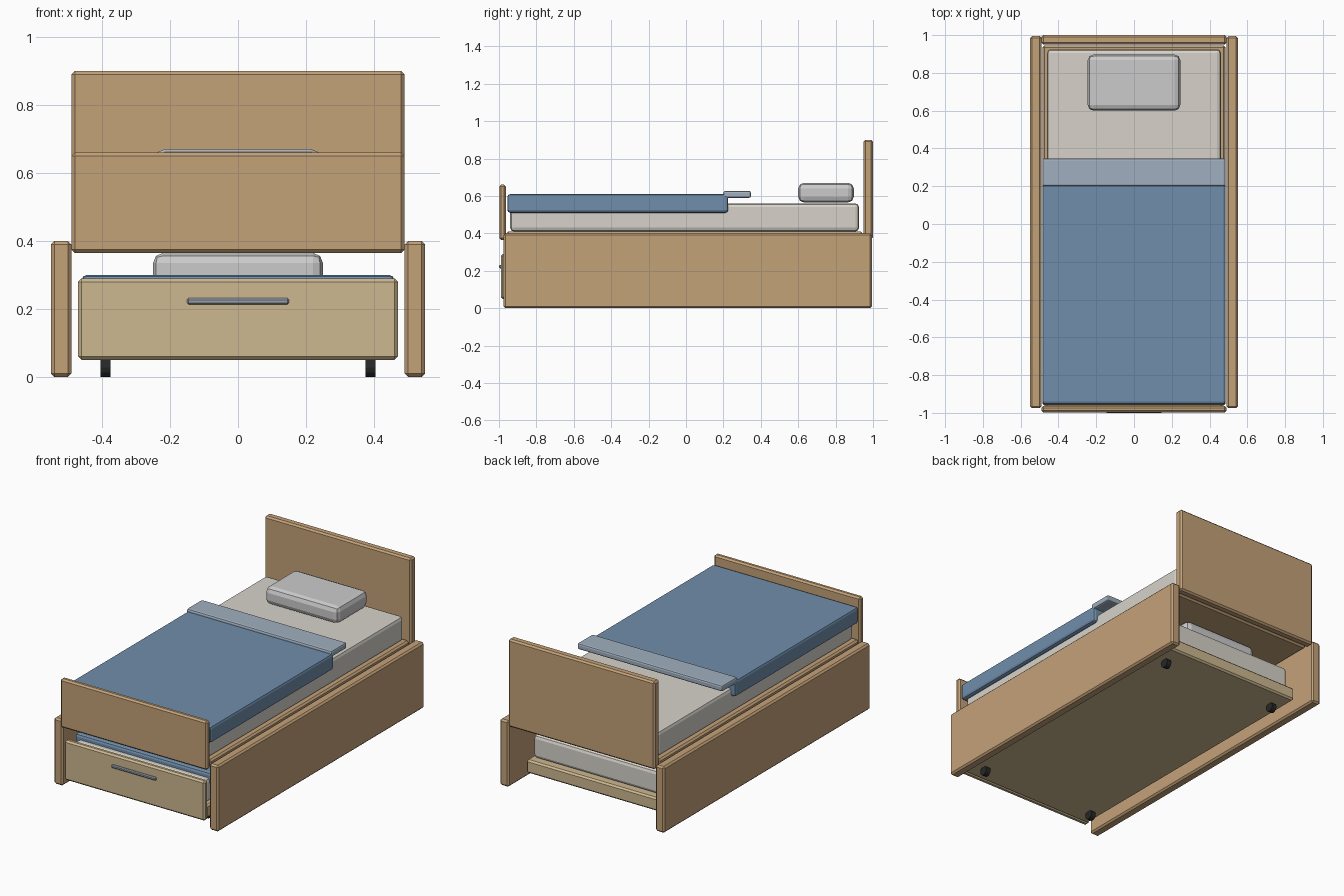
import bpy, bmesh, math

if "Cube" in bpy.data.objects:
    bpy.data.objects.remove(bpy.data.objects["Cube"])


def material(name, rgb):
    m = bpy.data.materials.new(name)
    m.diffuse_color = (*rgb, 1)
    m.use_nodes = True
    m.node_tree.nodes["Principled BSDF"].inputs["Base Color"].default_value = m.diffuse_color
    return m


WOOD = material("oak", (0.55, 0.36, 0.19))
PALE = material("pale_wood", (0.61, 0.48, 0.28))
BLUE = material("blue_cloth", (0.16, 0.27, 0.41))
FOLD = material("light_blue_cloth", (0.35, 0.43, 0.52))
SHEET = material("sheet", (0.68, 0.65, 0.59))
METAL = material("steel", (0.32, 0.35, 0.40))
BLACK = material("rubber", (0.02, 0.02, 0.02))


def finish(name, bm, mat):
    me = bpy.data.meshes.new(name)
    bm.to_mesh(me)
    bm.free()
    ob = bpy.data.objects.new(name, me)
    bpy.context.collection.objects.link(ob)
    if mat:
        me.materials.append(mat)
    return ob


def box(name, xs, ys, zs, mat=None, bevel=0.01, seg=1):
    """Bevelled box given by its min/max on each axis."""
    bm = bmesh.new()
    bmesh.ops.create_cube(bm, size=1)
    for v in bm.verts:
        v.co = [(a + b) / 2 + c * (b - a) for c, (a, b) in zip(v.co, (xs, ys, zs))]
    bmesh.ops.bevel(bm, geom=bm.edges[:], offset=bevel, segments=seg,
                    profile=0.5, affect='EDGES')
    return finish(name, bm, mat)


def wide(w):
    return (-w, w)


# Fixed bed frame
for side, s in (("left", -1), ("right", 1)):
    box(side + "_side_panel", sorted((s * 0.49, s * 0.55)), (-0.975, 0.995), (0, 0.40), WOOD)
box("headboard", wide(0.49), (0.95, 1.0), (0.37, 0.90), WOOD)
box("footboard", wide(0.49), (-0.998, -0.963), (0.365, 0.66), WOOD)
box("bed_base", wide(0.485), (-0.96, 0.945), (0.37, 0.41), WOOD)

# Upper bedding
box("mattress", wide(0.46), (-0.94, 0.925), (0.41, 0.56), SHEET, 0.02, 2)
box("blanket", wide(0.485), (-0.955, 0.225), (0.51, 0.61), BLUE, 0.015, 2)
box("blanket_fold", wide(0.485), (0.20, 0.347), (0.59, 0.627), FOLD, 0.01, 2)
box("pillow", wide(0.245), (0.60, 0.897), (0.565, 0.67), None, 0.03, 2)

# Trundle drawer
box("trundle_front", wide(0.47), (-0.99, -0.955), (0.05, 0.29), PALE)
box("trundle_tray", wide(0.46), (-0.96, 0.87), (0.05, 0.13), PALE)
box("trundle_handle", wide(0.15), (-1.0, -0.98), (0.213, 0.232), METAL, 0.005)

# Trundle bedding
box("trundle_mattress", wide(0.44), (-0.94, 0.83), (0.13, 0.27), SHEET, 0.02, 2)
box("trundle_blanket", wide(0.46), (-0.90, 0.15), (0.23, 0.30), BLUE, 0.015, 2)
box("trundle_pillow", wide(0.25), (0.48, 0.77), (0.265, 0.365), None, 0.03, 2)

# Castors
for i, (x, y) in enumerate([(x, y) for x in (-0.39, 0.39) for y in (-0.85, 0.75)]):
    bm = bmesh.new()
    bmesh.ops.create_cone(bm, cap_ends=True, segments=12, radius1=0.028,
                          radius2=0.028, depth=0.03)
    for v in bm.verts:
        v.co = (v.co.z + x, v.co.y + y, v.co.x + 0.028)
    bmesh.ops.recalc_face_normals(bm, faces=bm.faces[:])
    finish(f"castor_{i + 1}", bm, BLACK)
